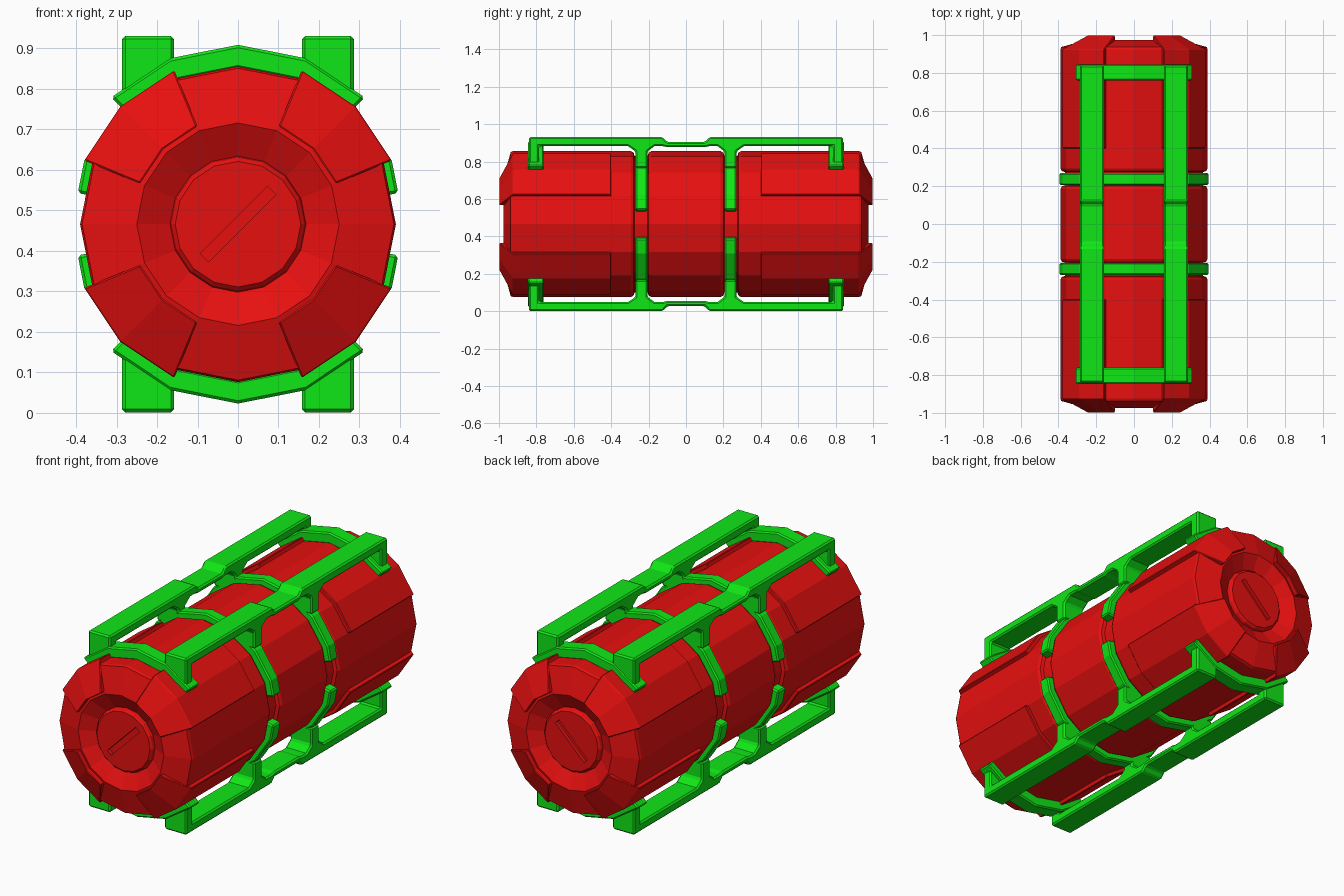
import bpy, bmesh, math

old = bpy.data.objects.get("Cube")
if old:
    bpy.data.objects.remove(old, do_unlink=True)

AXIS_Z = 0.466
STEP = 22.5  # sixteen-sided body


def make_material(name, colour):
    mat = bpy.data.materials.new(name)
    mat.use_nodes = True
    mat.diffuse_color = colour
    mat.node_tree.nodes["Principled BSDF"].inputs["Base Color"].default_value = colour
    return mat


RED = make_material("red shell", (0.8, 0.005, 0.005, 1))
GREEN = make_material("green frame", (0.005, 0.8, 0.008, 1))


def finish(name, bm, mat, bevel=0):
    bmesh.ops.remove_doubles(bm, verts=bm.verts, dist=0.0001)
    bmesh.ops.recalc_face_normals(bm, faces=bm.faces)
    mesh = bpy.data.meshes.new(name)
    bm.to_mesh(mesh)
    bm.free()
    mesh.materials.append(mat)
    obj = bpy.data.objects.new(name, mesh)
    bpy.context.collection.objects.link(obj)
    if bevel:
        mod = obj.modifiers.new("edge bevel", "BEVEL")
        mod.width = bevel
        mod.segments = 1
        mod.limit_method = "ANGLE"
        mod.angle_limit = math.radians(40)
    return obj


def facet_radius(r, angle):
    """Radius on the sixteen-sided outline at any angle."""
    off = (angle % STEP) - STEP / 2
    return r * math.cos(math.radians(STEP / 2)) / math.cos(math.radians(off))


def sweep(name, profile, angles, mat, full=False, bevel=0):
    """Turn a (radius, y) profile around the long axis."""
    bm = bmesh.new()
    rows = []
    for a in angles:
        t = math.radians(a)
        row = []
        for r, y in profile:
            f = facet_radius(r, a)
            row.append(bm.verts.new((f * math.sin(t), y, AXIS_Z + f * math.cos(t))))
        rows.append(row)
    n, m = len(profile), len(rows)
    for i in range(m if full else m - 1):
        a, b = rows[i], rows[(i + 1) % m]
        for j in range(n - 1 if full else n):
            k = (j + 1) % n
            if full and profile[j][0] == 0:
                bm.faces.new((a[j], a[k], b[k]))
            elif full and profile[k][0] == 0:
                bm.faces.new((a[j], a[k], b[j]))
            else:
                bm.faces.new((a[j], a[k], b[k], b[j]))
    if not full:
        bm.faces.new(rows[0])
        bm.faces.new(rows[-1])
    else:
        bmesh.ops.delete(bm, geom=[v for v in bm.verts if not v.link_faces], context="VERTS")
    return finish(name, bm, mat, bevel)


# Body with two strap grooves, dished ends and raised end discs
half = [(0, 0.955), (0.155, 0.955), (0.165, 0.945), (0.168, 0.93), (0.25, 0.975),
        (0.385, 0.937), (0.39, 0.925), (0.39, 0.295), (0.382, 0.28), (0.365, 0.275),
        (0.365, 0.205), (0.382, 0.2), (0.39, 0.185)]
profile = half + [(r, -y) for r, y in reversed(half)]
body = sweep("body", profile, [i * STEP for i in range(16)], RED, full=True)

# Diagonal slots sunk into the end discs
bpy.context.view_layer.objects.active = body
for side in (-1, 1):
    bpy.ops.mesh.primitive_cube_add(size=1, location=(0, side * 0.965, AXIS_Z),
                                    rotation=(0, -math.pi / 4, 0))
    cutter = bpy.context.object
    cutter.name = "slot_cutter"
    cutter.scale = (0.235, 0.06, 0.03)
    cutter.hide_render = True
    mod = body.modifiers.new("slot", "BOOLEAN")
    mod.operation = "DIFFERENCE"
    mod.object = cutter
    bpy.context.view_layer.objects.active = body
    bpy.ops.object.modifier_apply(modifier=mod.name)
    bpy.data.objects.remove(cutter, do_unlink=True)

# Raised armour panels wrapping over each end
for side, end in ((-1, "front"), (1, "back")):
    plate = [(0.37, 0.4), (0.411, 0.4), (0.411, 0.925), (0.262, 1.0), (0.262, 0.95), (0.37, 0.91)]
    for q in range(4):
        mid = 45 + 90 * q
        sweep(f"{end}_panel_{q + 1}", [(r, side * y) for r, y in plate],
              [mid - STEP, mid, mid + STEP], RED, bevel=0.004)


def hoop(name, y, width, inner, outer, angles, turn):
    ring = [(inner, y - width / 2), (outer, y - width / 2),
            (outer, y + width / 2), (inner, y + width / 2)]
    sweep(name, ring, [a + turn for a in angles], GREEN, bevel=0.007)


# Straps in the grooves and hoops near the ends, above and below
arc = [i * STEP for i in range(-3, 4)]
for turn, level in ((0, "upper"), (180, "lower")):
    for side, end in ((-1, "front"), (1, "back")):
        hoop(f"{level}_{end}_strap", side * 0.238, 0.064, 0.35, 0.411, [-79] + arc + [79], turn)
        hoop(f"{level}_{end}_hoop", side * 0.803, 0.084, 0.385, 0.443, arc[1:-1], turn)

# Carrying rails: side outline drawn for half the length, then mirrored
top = [(0.1, 0.905), (0.125, 0.931), (0.84, 0.931), (0.84, 0.765)]
under = [(0.785, 0.765), (0.785, 0.883), (0.31, 0.883), (0.27, 0.855), (0.27, 0.765),
         (0.206, 0.765), (0.206, 0.855), (0.168, 0.883), (0.125, 0.883), (0.1, 0.877)]
outline = top + under
outline += [(-y, z) for y, z in reversed(outline)]
for flip, level in ((False, "upper"), (True, "lower")):
    for side, hand in ((-1, "right"), (1, "left")):
        bm = bmesh.new()
        verts = [bm.verts.new((side * 0.222 - 0.064, y, 2 * AXIS_Z - z if flip else z))
                 for y, z in outline]
        face = bm.faces.new(verts)
        grown = bmesh.ops.extrude_face_region(bm, geom=[face])["geom"]
        moved = [g for g in grown if isinstance(g, bmesh.types.BMVert)]
        bmesh.ops.translate(bm, verts=moved, vec=(0.128, 0, 0))
        finish(f"{level}_{hand}_rail", bm, GREEN, bevel=0.008)
